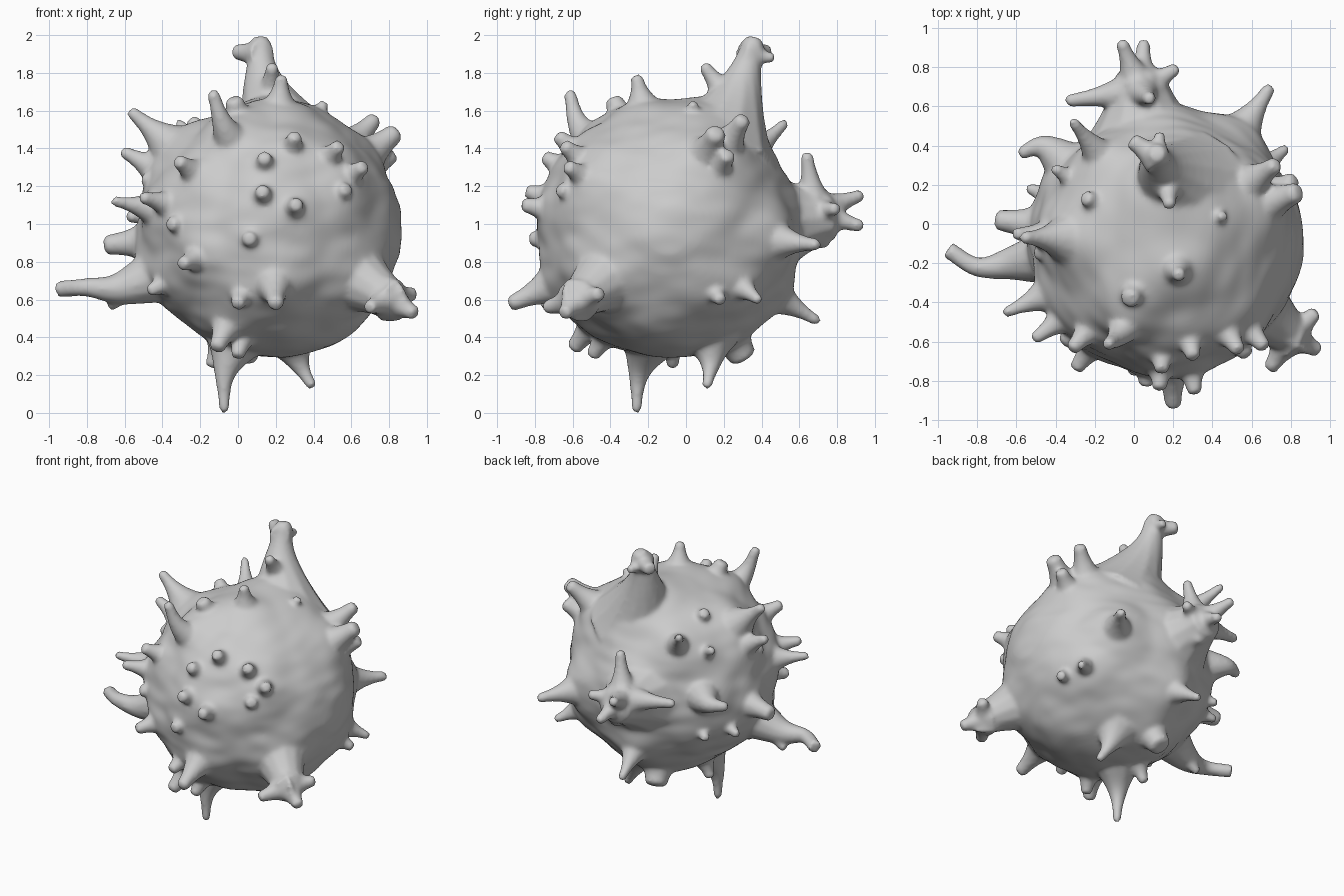
import bpy, bmesh, math
from mathutils import Vector, noise

C = Vector((0.17, -0.09, 0.96))   # body centre
R = 0.668                         # body radius
bm = bmesh.new()
swells = []                       # (direction, height, width) of skin pulled up under each thorn


def tube(pts, radii, sides=12, steps=14):
    """Closed tapering tube along a smooth path."""
    pts = [Vector(p) for p in pts]
    ext = [2 * pts[0] - pts[1]] + pts + [2 * pts[-1] - pts[-2]]
    n = len(pts) - 1
    path = []
    for i in range(steps + 1):
        f = min(i / steps * n, n - 1e-6)
        k, t = int(f), f - int(f)
        a, b, c, d = ext[k:k + 4]
        path.append(0.5 * (2 * b + (c - a) * t + (2 * a - 5 * b + 4 * c - d) * t * t
                           + (3 * b - a - 3 * c + d) * t ** 3))
    rings = []
    for i, p in enumerate(path):
        tan = path[min(i + 1, steps)] - path[max(i - 1, 0)]
        q = tan.to_track_quat('Z', 'Y')
        r = radii(i / steps)
        rings.append([bm.verts.new(p + q @ Vector((r * math.cos(j * math.tau / sides),
                                                   r * math.sin(j * math.tau / sides), 0)))
                      for j in range(sides)])
    for a, b in zip(rings, rings[1:]):
        for j in range(sides):
            k = (j + 1) % sides
            bm.faces.new((a[j], a[k], b[k], b[j]))
    bm.faces.new(rings[0][::-1])
    bm.faces.new(rings[-1])


def spike(tip, base=0.15, end=0.025, mid=None, start=None, power=2.2, swell=True):
    """Flared thorn growing out of the body (or out of start) to a tip."""
    tip = Vector(tip)
    out = (tip - C).normalized()
    root = Vector(start) if start else C + out * (R - 0.06)
    if swell:
        h = (tip - C).length - R
        swells.append((out, min(0.075, 0.025 + 0.18 * h), 0.2 + base * 0.5))
    pts = [root] + ([Vector(mid)] if mid else []) + [tip + (tip - root).normalized() * 0.02]
    # rounded tip at the very end
    tube(pts, lambda t: (end + (base - end) * (1 - t) ** power) * (0.65 if t > 0.99 else 1))


# crown horn with its forks
spike((0.12, 0.36, 1.97), 0.33, 0.06, mid=(0.14, 0.29, 1.73), start=(0.26, 0.17, 1.38))
spike((0.0, 0.42, 1.91), 0.09, 0.045, start=(0.12, 0.33, 1.9), swell=False)
spike((0.13, 0.45, 1.88), 0.08, 0.03, start=(0.12, 0.32, 1.9), swell=False)
spike((0.18, 0.1, 1.83), 0.14, 0.035, start=(0.17, 0.24, 1.64), swell=False)
swells.append((Vector((0.15, 0.45, 0.8)).normalized(), 0.09, 0.42))

# left side thorns
spike((-0.56, -0.07, 1.59), 0.22, 0.035)
spike((-0.6, -0.05, 1.38), 0.17, 0.035)
spike((-0.57, 0.35, 1.04), 0.18, 0.035, mid=(-0.46, 0.39, 1.04), start=(-0.28, 0.25, 1.03))
spike((-0.4, 0.28, 1.37), 0.13, 0.03)
spike((-0.24, 0.13, 1.54), 0.13, 0.04)
spike((-0.65, -0.45, 1.12), 0.16, 0.03)
spike((-0.5, -0.58, 1.14), 0.14, 0.035)
spike((-0.69, 0.02, 0.89), 0.15, 0.055)
spike((-0.49, -0.15, 1.24), 0.13, 0.035)
spike((-0.46, -0.4, 0.65), 0.14, 0.035)
tube([(-0.35, -0.15, 0.76), (-0.62, -0.2, 0.66), (-0.8, -0.22, 0.665), (-0.95, -0.13, 0.655)],
     lambda t: 0.045 + 0.15 * (1 - t) ** 3)
swells.append((Vector((-0.8, -0.08, -0.25)).normalized(), 0.07, 0.3))
spike((-0.67, -0.16, 0.57), 0.08, 0.03, start=(-0.55, -0.18, 0.66), swell=False)

# right front fin with three tips
spike((0.83, -0.59, 0.585), 0.25, 0.1, start=(0.55, -0.36, 0.76), power=1.6)
for tip in ((0.92, -0.46, 0.63), (0.93, -0.64, 0.53), (0.7, -0.73, 0.56)):
    spike(tip, 0.13, 0.04, start=(0.8, -0.57, 0.6), swell=False)

# right side cluster and thorns
spike((0.72, 0.3, 1.55), 0.18, 0.045)
spike((0.83, 0.16, 1.48), 0.17, 0.055)
spike((0.81, 0.22, 1.36), 0.14, 0.045)
spike((0.45, 0.04, 1.63), 0.1, 0.03)
spike((0.77, 0.38, 0.6), 0.15, 0.03)
spike((0.78, 0.18, 0.6), 0.13, 0.035)
spike((0.69, 0.69, 0.89), 0.18, 0.035)

# rear cluster with five tips
spike((0.03, 0.78, 1.04), 0.32, 0.12, start=(0.05, 0.42, 1.0), power=1.5)
for tip in ((-0.06, 0.92, 1.15), (0.05, 0.92, 0.99), (0.21, 0.79, 1.08),
            (0.08, 0.64, 1.36), (-0.33, 0.63, 1.1)):
    spike(tip, 0.14, 0.035, start=(0.03, 0.68, 1.06), swell=False)
spike((0.05, 0.74, 0.92), 0.14, 0.05)
spike((-0.31, 0.52, 1.53), 0.15, 0.03)
spike((0.03, 0.69, 0.49), 0.16, 0.03)
spike((-0.4, 0.35, 0.76), 0.13, 0.03)
spike((-0.53, 0.18, 0.76), 0.13, 0.03)

# underside legs
spike((-0.07, -0.26, 0.02), 0.17, 0.03, mid=(-0.07, -0.25, 0.2), start=(-0.02, -0.2, 0.38), power=2.4, swell=False)
spike((-0.14, -0.07, 0.26), 0.12, 0.035, swell=False)
spike((0.39, 0.11, 0.15), 0.15, 0.03, mid=(0.33, 0.13, 0.25), start=(0.28, 0.13, 0.38), power=2.4, swell=False)
spike((0.03, 0.3, 0.3), 0.17, 0.075)
spike((-0.11, -0.59, 0.35), 0.15, 0.045)
spike((0.0, -0.49, 0.31), 0.13, 0.04, swell=False)

# curved thorns on the upper front
spike((-0.13, -0.61, 1.69), 0.15, 0.035, mid=(-0.08, -0.57, 1.53), start=(0, -0.45, 1.38))
spike((-0.02, -0.38, 1.65), 0.15, 0.05)
spike((0.23, -0.26, 1.77), 0.19, 0.035)

# short front nubs
spike((0.2, -0.92, 0.58), 0.17, 0.045)
for x, y, z in ((0.14, -0.74, 1.35), (0.53, -0.64, 1.41), (0.66, -0.62, 1.3), (0.3, -0.67, 1.46),
                (-0.31, -0.63, 1.33), (0.13, -0.83, 1.17), (0.31, -0.85, 1.1), (-0.29, -0.73, 0.79),
                (0.06, -0.81, 0.92), (0.0, -0.75, 0.58), (-0.35, -0.6, 1.0), (0.57, -0.66, 1.18)):
    spike((x, y, z), 0.14, 0.04)

# broad fullness on the right flank and lower right
swells.append((Vector((1, 0.05, 0.1)).normalized(), 0.035, 0.5))
swells.append((Vector((0.6, -0.1, -0.75)).normalized(), 0.035, 0.35))
swells.append((Vector((0.0, -0.8, -0.6)).normalized(), 0.03, 0.4))

# round body, skin swelling towards the thorns and gently rippled
body = bmesh.ops.create_icosphere(bm, subdivisions=6, radius=1)["verts"]
for v in body:
    d = v.co.normalized()
    lift = sum((h * math.exp(-(d.angle(s, 0) / w) ** 2)) ** 3 for s, h, w in swells) ** (1 / 3)
    n = noise.noise(d * 2.6) * 0.008 + noise.noise(Vector((d.x * 4, d.y * 4, d.z * 9))) * 0.01
    v.co = C + d * (R - 0.004 + lift + n)

bmesh.ops.recalc_face_normals(bm, faces=bm.faces)
me = bpy.data.meshes.new("spiky_ball")
bm.to_mesh(me)
bm.free()
ob = bpy.data.objects.new("spiky_ball", me)
bpy.context.collection.objects.link(ob)

# fuse everything into one soft skin
rm = ob.modifiers.new("fuse", 'REMESH')
rm.mode = 'VOXEL'
rm.voxel_size = 0.014
rm.use_smooth_shade = True
sm = ob.modifiers.new("soften", 'SMOOTH')
sm.factor = 0.5
sm.iterations = 9
